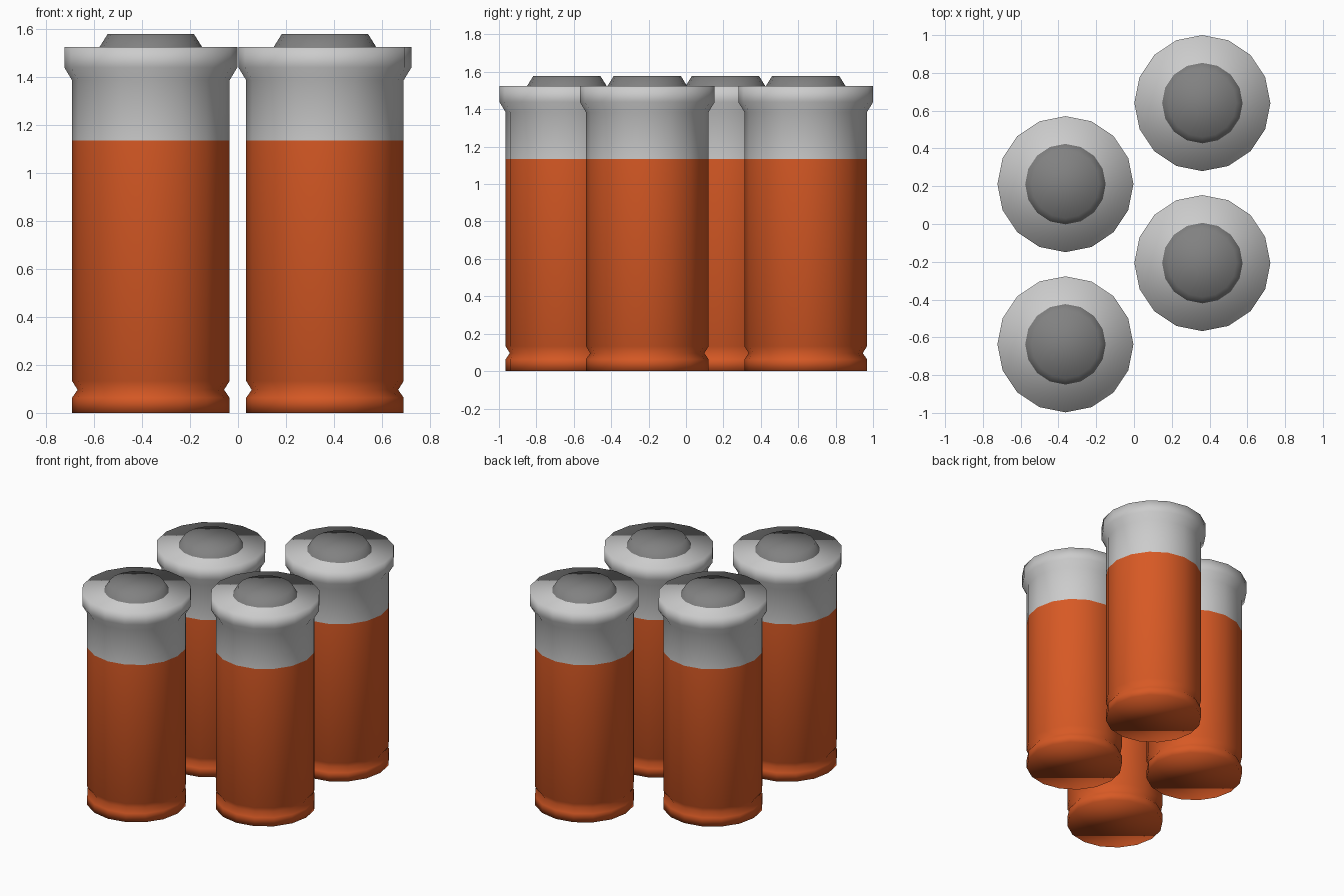
import bpy, bmesh, math

if "Cube" in bpy.data.objects:
    bpy.data.objects.remove(bpy.data.objects["Cube"])

SIDES = 16


def material(name, rgb):
    m = bpy.data.materials.new(name)
    m.diffuse_color = (*rgb, 1.0)
    m.use_nodes = True
    m.node_tree.nodes["Principled BSDF"].inputs["Base Color"].default_value = m.diffuse_color
    return m


def lathe(name, profile, close_bottom=False, close_top=False, mat=None):
    """Revolve (radius, z) points into a low-poly shell."""
    bm = bmesh.new()
    rings = []
    for r, z in profile:
        rings.append([bm.verts.new((r * math.cos(2 * math.pi * i / SIDES),
                                    r * math.sin(2 * math.pi * i / SIDES), z))
                      for i in range(SIDES)])
    for a, b in zip(rings, rings[1:]):
        for i in range(SIDES):
            j = (i + 1) % SIDES
            bm.faces.new((a[i], a[j], b[j], b[i]))
    if close_bottom:
        bm.faces.new(rings[0][::-1])
    if close_top:
        bm.faces.new(rings[-1])
    # smooth round the barrel, crisp at rims and grooves
    for f in bm.faces:
        f.smooth = True
    for e in bm.edges:
        e.smooth = len(e.link_faces) == 2 and e.calc_face_angle() < math.radians(30)
    mesh = bpy.data.meshes.new(name)
    bm.to_mesh(mesh)
    bm.free()
    if mat:
        mesh.materials.append(mat)
    return mesh


orange = material("orange", (0.68, 0.10, 0.018))
dark_grey = material("dark_grey", (0.22, 0.22, 0.22))

parts = {
    # orange sleeve with the groove near its foot
    "battery_body": lathe("battery_body", [(0.328, 0), (0.328, 0.063), (0.305, 0.096),
                                           (0.328, 0.133), (0.328, 1.135)],
                          close_bottom=True, mat=orange),
    # pale collar flaring into the rim
    "battery_collar": lathe("battery_collar", [(0.328, 1.135), (0.328, 1.385),
                                               (0.36, 1.438), (0.36, 1.524)],
                            close_top=True),
    # raised terminal
    "battery_terminal": lathe("battery_terminal", [(0.213, 1.524), (0.18, 1.577)],
                              close_top=True, mat=dark_grey),
}

# four batteries in two staggered columns
for n, (x, y) in enumerate([(0.362, 0.64), (0.362, -0.207),
                            (-0.363, 0.211), (-0.363, -0.637)], 1):
    for name, mesh in parts.items():
        ob = bpy.data.objects.new(f"{name}_{n}", mesh)
        ob.location = (x, y, 0)
        bpy.context.collection.objects.link(ob)
